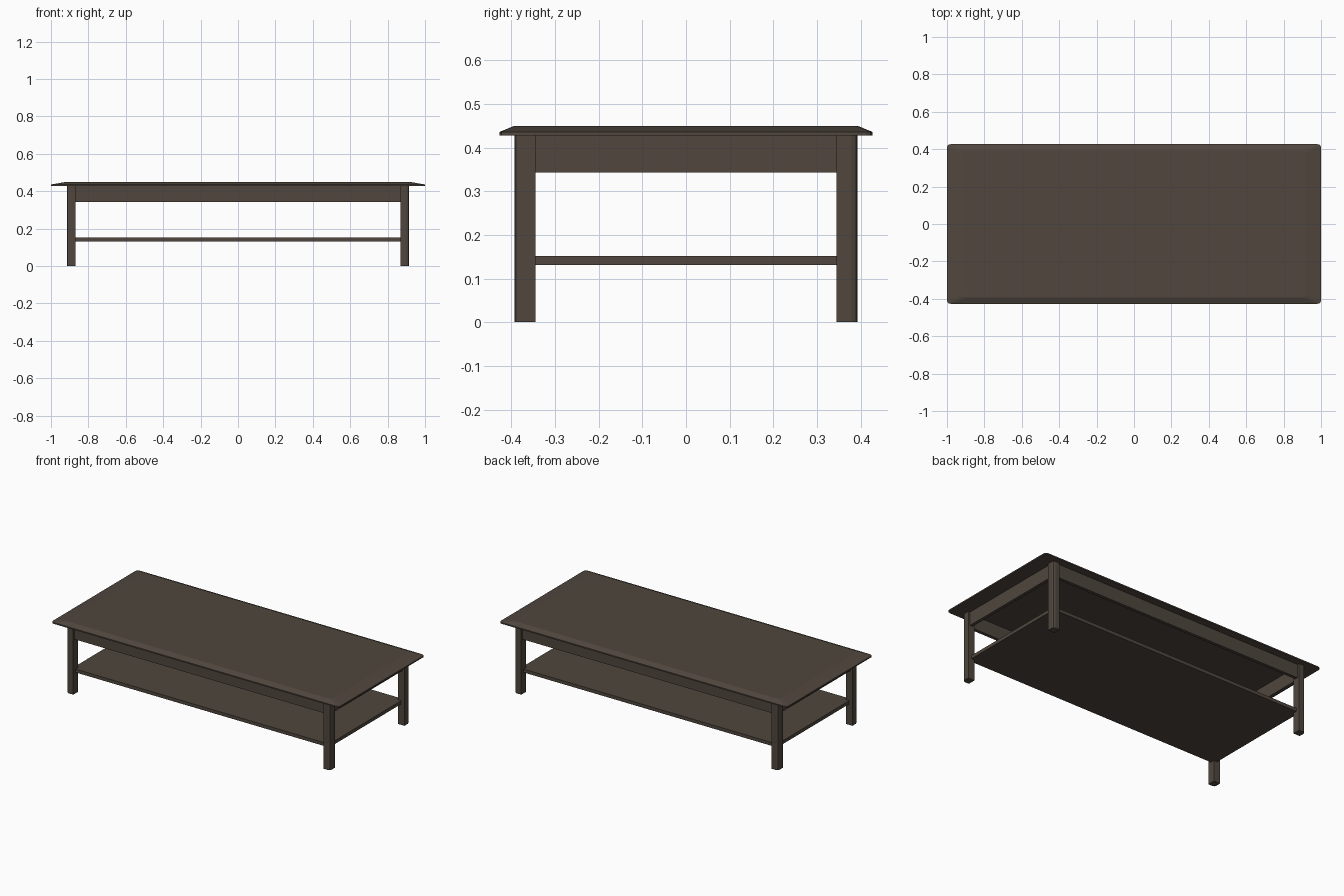
import bpy, bmesh

if "Cube" in bpy.data.objects:
    bpy.data.objects.remove(bpy.data.objects["Cube"])

wood = bpy.data.materials.new("dark_wood")
wood.diffuse_color = (0.08, 0.062, 0.048, 1)
wood.use_nodes = True
wood.node_tree.nodes["Principled BSDF"].inputs["Base Color"].default_value = wood.diffuse_color


def finish(name, bm):
    bmesh.ops.recalc_face_normals(bm, faces=bm.faces)
    mesh = bpy.data.meshes.new(name)
    bm.to_mesh(mesh)
    bm.free()
    mesh.materials.append(wood)
    obj = bpy.data.objects.new(name, mesh)
    bpy.context.collection.objects.link(obj)
    return obj


def loft(name, rings):
    """Closed solid through a stack of matching outlines."""
    bm = bmesh.new()
    loops = [[bm.verts.new(p) for p in ring] for ring in rings]
    n = len(loops[0])
    for low, high in zip(loops, loops[1:]):
        for i in range(n):
            j = (i + 1) % n
            bm.faces.new((low[i], low[j], high[j], high[i]))
    bm.faces.new(loops[0])
    bm.faces.new(loops[-1])
    return finish(name, bm)


def box(name, x, y, z):
    return loft(name, [[(x[0], y[0], h), (x[1], y[0], h),
                        (x[1], y[1], h), (x[0], y[1], h)] for h in z])


def rounded_outline(hx, hy, z, cx, cy):
    """Rectangle with two-segment eased corners."""
    corner = [(0, 1), (0.29, 0.29), (1, 0)]
    pts = []
    for sx, sy in ((1, 1), (-1, 1), (-1, -1), (1, -1)):
        arc = [(sx * (hx - a * cx), sy * (hy - b * cy), z) for a, b in corner]
        pts += arc if sx * sy > 0 else arc[::-1]
    return pts


# Table top with a wide sloping bevel above a thin edge
loft("table_top", [
    rounded_outline(1.0, 0.427, 0.428, 0.02, 0.015),
    rounded_outline(1.0, 0.427, 0.436, 0.02, 0.015),
    rounded_outline(0.92, 0.393, 0.45, 0.02, 0.015),
])

# Legs with eased outer corners
leg_plan = [(0.87, 0.345), (0.915, 0.345), (0.915, 0.379),
            (0.911, 0.389), (0.901, 0.393), (0.87, 0.393)]
for sx, side in ((-1, "left"), (1, "right")):
    for sy, end in ((-1, "front"), (1, "back")):
        loft(f"{end}_{side}_leg",
             [[(sx * x, sy * y, z) for x, y in leg_plan] for z in (0, 0.428)])

# Apron rails between the legs
for s, names in ((-1, ("front", "left")), (1, ("back", "right"))):
    box(f"{names[0]}_apron", (-0.88, 0.88),
        sorted((s * 0.36, s * 0.38)), (0.343, 0.428))
    box(f"{names[1]}_apron", sorted((s * 0.882, s * 0.902)),
        (-0.355, 0.355), (0.343, 0.428))

# Lower shelf
box("lower_shelf", (-0.893, 0.893), (-0.37, 0.37), (0.131, 0.152))
